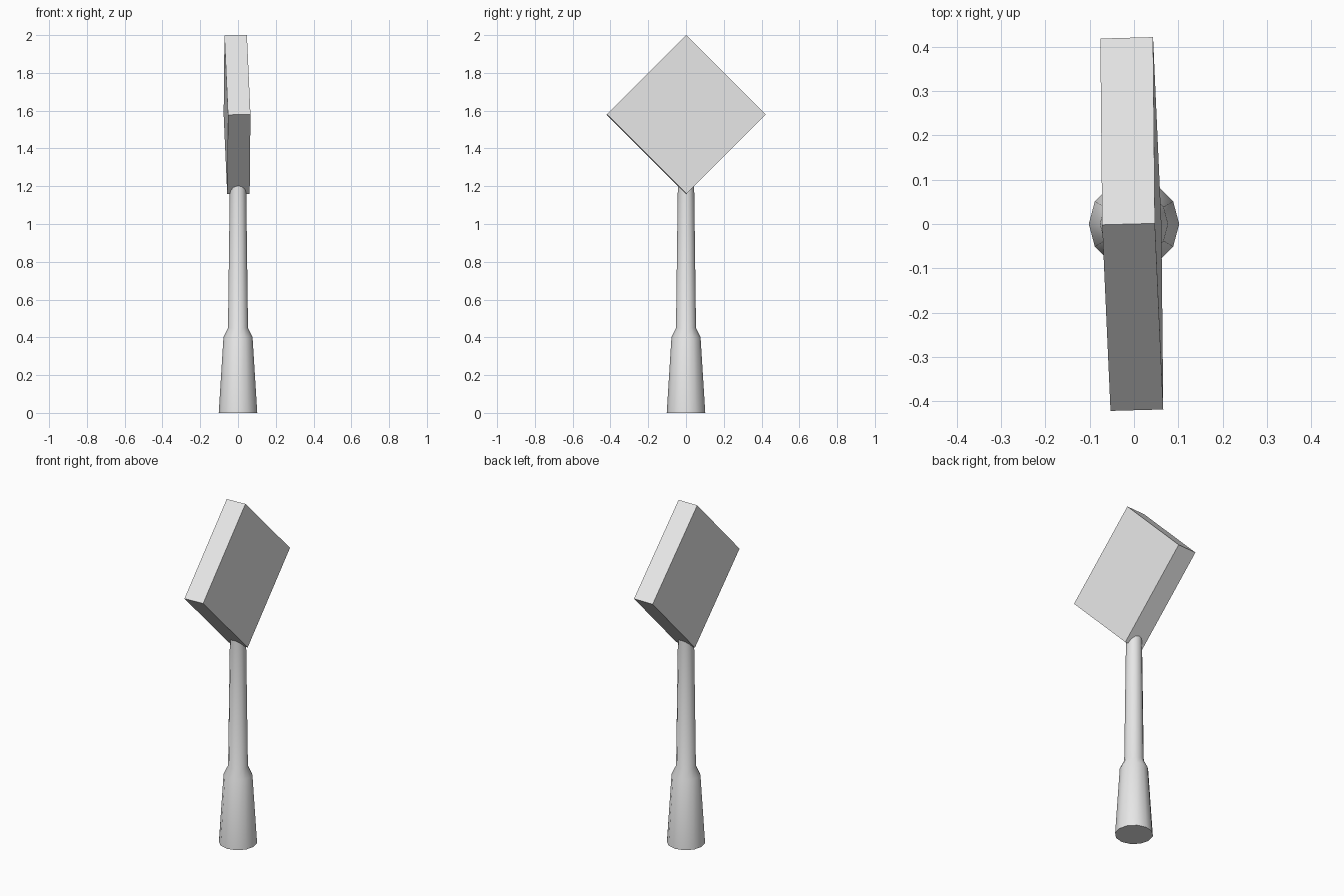
import bpy
import bmesh
from math import radians, sqrt
from mathutils import Matrix, Euler

cube = bpy.data.objects.get("Cube")
if cube:
    bpy.data.objects.remove(cube, do_unlink=True)

# Single plain grey for the whole model
grey = bpy.data.materials.new("light_grey")
grey.use_nodes = True
colour = (0.8, 0.8, 0.8, 1.0)
grey.diffuse_color = colour
grey.node_tree.nodes["Principled BSDF"].inputs["Base Color"].default_value = colour


def add_object(name, bm):
    bmesh.ops.recalc_face_normals(bm, faces=bm.faces)
    mesh = bpy.data.meshes.new(name)
    bm.to_mesh(mesh)
    bm.free()
    mesh.materials.append(grey)
    obj = bpy.data.objects.new(name, mesh)
    bpy.context.collection.objects.link(obj)
    return obj


# Post: stacked rings with a wide base, a short shoulder and a slender shaft
SIDES = 12
profile = [(0.102, 0.0), (0.077, 0.40), (0.053, 0.45), (0.043, 1.22)]
bm = bmesh.new()
rings = []
for radius, height in profile:
    ring = bmesh.ops.create_circle(bm, segments=SIDES, radius=radius,
                                   matrix=Matrix.Translation((0, 0, height)))
    rings.append(ring["verts"])
for low, high in zip(rings, rings[1:]):
    for i in range(SIDES):
        j = (i + 1) % SIDES
        bm.faces.new((low[i], low[j], high[j], high[i]))
bm.faces.new(rings[0])
bm.faces.new(rings[-1])
# Turn the ring so that a corner points straight to each side
bmesh.ops.rotate(bm, verts=bm.verts, matrix=Matrix.Rotation(radians(90), 3, "Z"))
post = add_object("post", bm)
bpy.ops.object.select_all(action="DESELECT")
post.select_set(True)
bpy.context.view_layer.objects.active = post
bpy.ops.object.shade_smooth_by_angle(angle=radians(40))

# Sign panel: square slab on its corner, turned and leaning slightly
side = 0.42 * sqrt(2)
bm = bmesh.new()
bmesh.ops.create_cube(bm, size=1)
bmesh.ops.scale(bm, verts=bm.verts, vec=(0.119, side, side))
turn = Euler((radians(45), radians(-1.0), radians(1.57))).to_matrix().to_4x4()
bm.transform(Matrix.Translation((-0.005, 0, 1.579)) @ turn)
add_object("diamond_sign_panel", bm)
